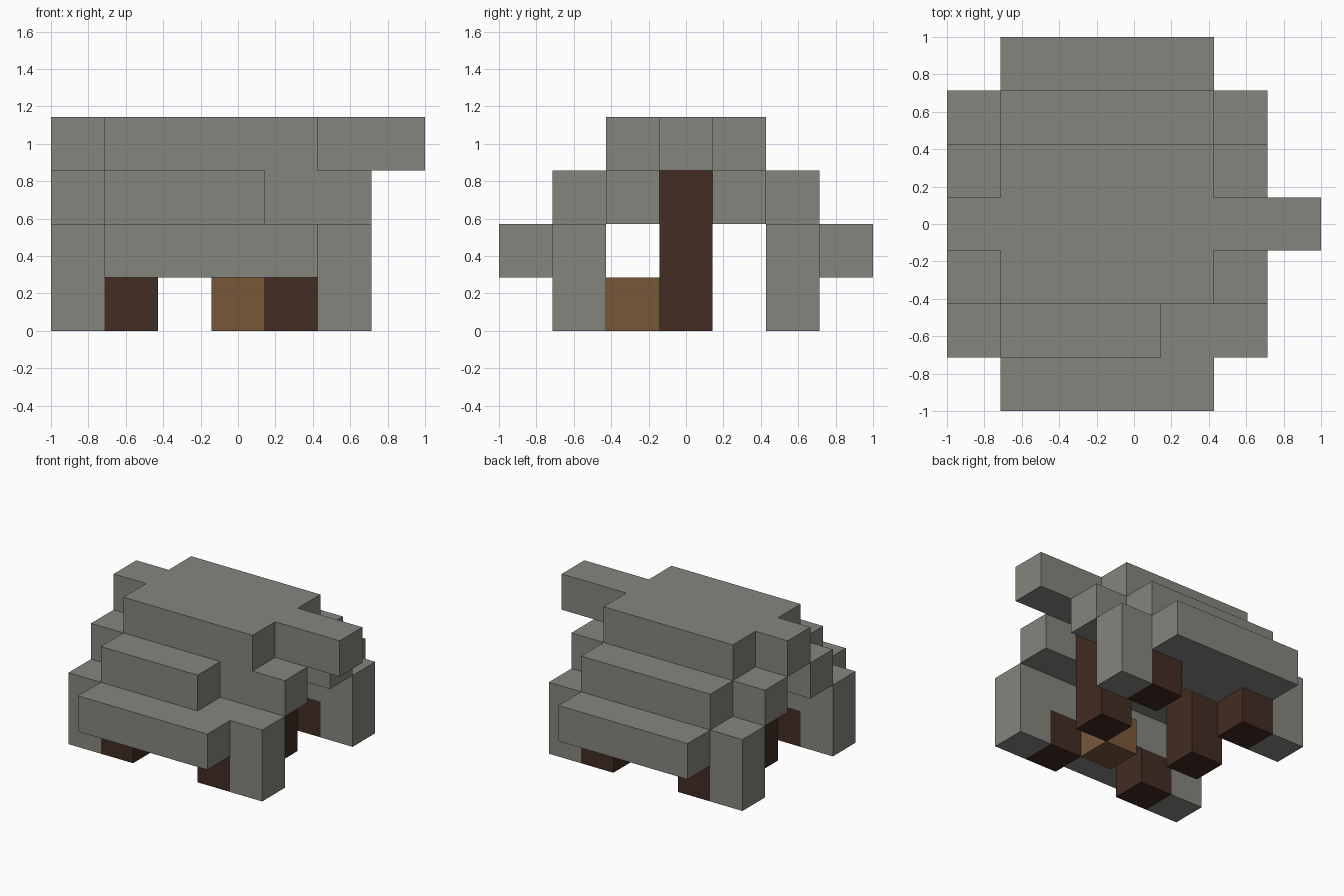
import bpy
import bmesh
from itertools import product
from mathutils import Vector

cube = bpy.data.objects.get("Cube")
if cube:
    bpy.data.objects.remove(cube, do_unlink=True)

CELL = 2 / 7
HALF = 3.5


def material(name, rgb):
    mat = bpy.data.materials.new(name)
    mat.use_nodes = True
    mat.diffuse_color = (*rgb, 1)
    mat.node_tree.nodes["Principled BSDF"].inputs["Base Color"].default_value = (*rgb, 1)
    return mat


stone = material("stone grey", (0.235, 0.235, 0.212))
bark = material("dark brown log", (0.054, 0.025, 0.017))
planks = material("light brown planks", (0.19, 0.097, 0.042))


def block(x, y, z):
    """Set of grid cells; each argument is an inclusive (first, last) range."""
    return set(product(*(range(a, b + 1) for a, b in (x, y, z))))


def both_sides(cells):
    """Add the mirror image of the cells across the ridge."""
    return cells | {(x, 6 - y, z) for x, y, z in cells}


# Stepped roof: two courses on each side and a wide top, one block missing in front
roof = both_sides(block((1, 4), (0, 1), (1, 1)) | block((1, 4), (1, 2), (2, 2)))
roof |= block((1, 4), (2, 4), (3, 3))
roof -= {(4, 1, 2)}

# Ridge beam ends: short on one gable, long on the other
ridge_ends = block((0, 0), (3, 3), (3, 3)) | block((5, 6), (3, 3), (3, 3))

# Gable ends: corner posts with a block leaning in above each one
corner_posts = set()
gable_blocks = set()
for x in (0, 5):
    corner_posts |= both_sides(block((x, x), (1, 1), (0, 1)))
    gable_blocks |= both_sides({(x, 2, 2)})

# Logs under the eaves and tall columns under the ridge
eave_logs = set()
ridge_columns = set()
for x in (1, 4):
    eave_logs |= both_sides({(x, 1, 0)})
    ridge_columns |= block((x, x), (3, 3), (0, 2))

# Small crate on the floor
crate = {(3, 2, 0)}

parts = {
    "roof": (roof, stone),
    "ridge_ends": (ridge_ends, stone),
    "corner_posts": (corner_posts, stone),
    "gable_blocks": (gable_blocks, stone),
    "eave_logs": (eave_logs, bark),
    "ridge_columns": (ridge_columns, bark),
    "crate": (crate, planks),
}
solid = set().union(*(cells for cells, _ in parts.values()))


def build(name, cells, mat):
    """Make one object from the outer faces of its cells."""
    bm = bmesh.new()
    for cell in sorted(cells):
        made = bmesh.ops.create_cube(bm, size=1)["verts"]
        faces = {f for v in made for f in v.link_faces}
        hidden = []
        for f in faces:
            f.normal_update()
            step = tuple(c + round(n) for c, n in zip(cell, f.normal))
            if step in solid:
                hidden.append(f)
        centre = Vector((cell[0] + 0.5 - HALF, cell[1] + 0.5 - HALF, cell[2] + 0.5))
        bmesh.ops.translate(bm, verts=made, vec=centre)
        bmesh.ops.delete(bm, geom=hidden, context='FACES')
    bmesh.ops.remove_doubles(bm, verts=bm.verts, dist=0.001)
    bmesh.ops.scale(bm, verts=bm.verts, vec=(CELL, CELL, CELL))
    mesh = bpy.data.meshes.new(name)
    bm.to_mesh(mesh)
    bm.free()
    mesh.materials.append(mat)
    bpy.context.scene.collection.objects.link(bpy.data.objects.new(name, mesh))


for part, (cells, mat) in parts.items():
    build(part, cells, mat)
